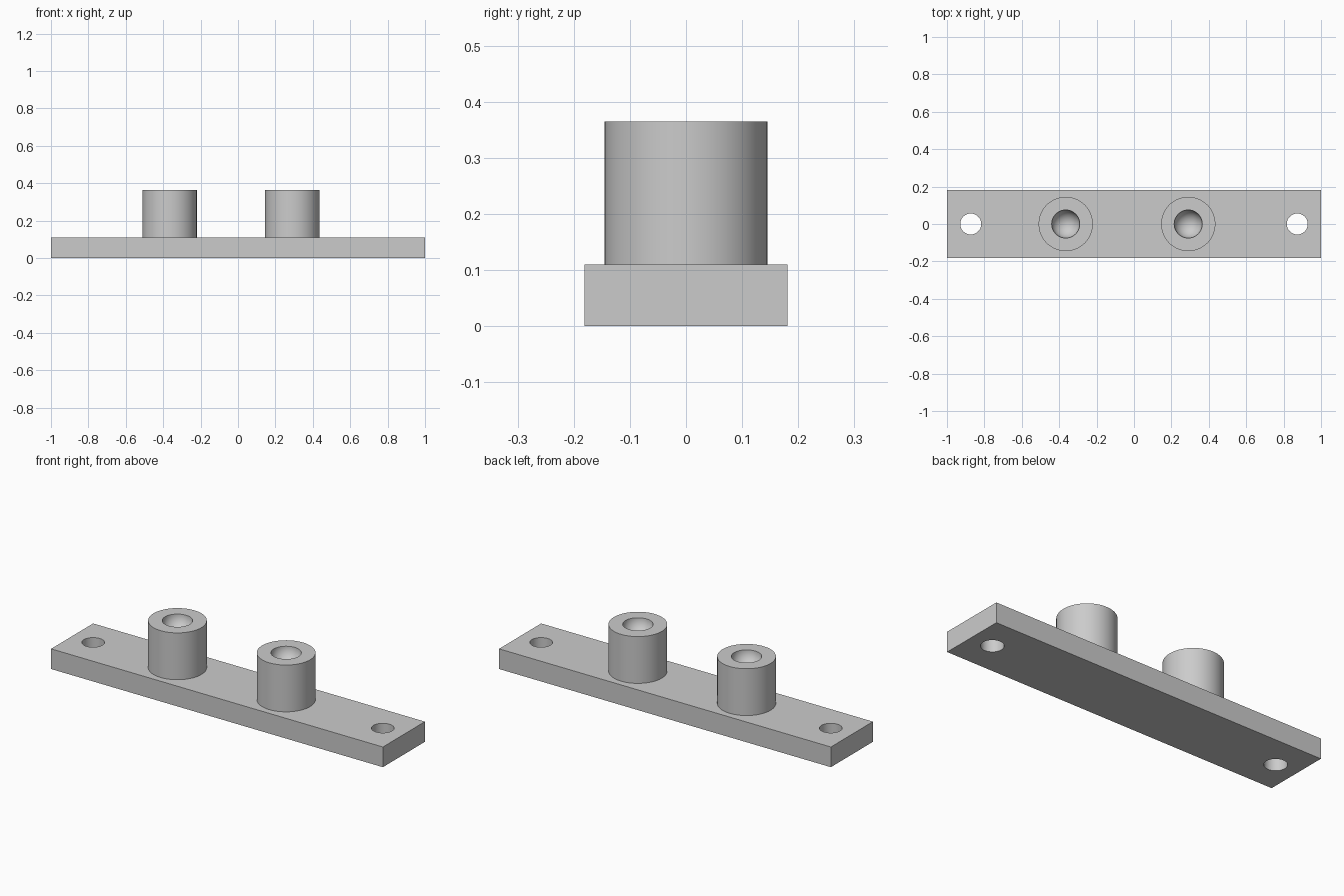
import bpy
import bmesh
import math

cube = bpy.data.objects.get("Cube")
if cube:
    bpy.data.objects.remove(cube, do_unlink=True)

LENGTH, DEPTH, THICK = 2.0, 0.362, 0.11
POST_R, POST_TOP, SOCKET_R = 0.145, 0.365, 0.075
HOLE_X, HOLE_R = 0.873, 0.056
SEGMENTS = 64

grey = bpy.data.materials.new("plain grey")
grey.use_nodes = True
colour = (0.6, 0.6, 0.6, 1)
grey.diffuse_color = colour
grey.node_tree.nodes["Principled BSDF"].inputs["Base Color"].default_value = colour


def smooth(obj):
    bpy.ops.object.select_all(action="DESELECT")
    obj.select_set(True)
    bpy.context.view_layer.objects.active = obj
    bpy.ops.object.shade_smooth_by_angle(angle=math.radians(30))


def lathe(name, profile, x):
    """Revolve (radius, height) points about a vertical axis at x."""
    bm = bmesh.new()
    verts = [bm.verts.new((r, 0, z)) for r, z in profile]
    edges = [bm.edges.new(pair) for pair in zip(verts, verts[1:])]
    bmesh.ops.spin(bm, geom=verts + edges, cent=(0, 0, 0), axis=(0, 0, 1),
                   angle=math.tau, steps=SEGMENTS)
    bmesh.ops.remove_doubles(bm, verts=bm.verts, dist=0.0001)
    bmesh.ops.recalc_face_normals(bm, faces=bm.faces)
    mesh = bpy.data.meshes.new(name)
    bm.to_mesh(mesh)
    bm.free()
    mesh.materials.append(grey)
    obj = bpy.data.objects.new(name, mesh)
    obj.location.x = x
    bpy.context.collection.objects.link(obj)
    smooth(obj)
    return obj


# Base plate
bpy.ops.mesh.primitive_cube_add(size=1, location=(0, 0, THICK / 2))
plate = bpy.context.object
plate.name = "base_plate"
plate.scale = (LENGTH, DEPTH, THICK)
bpy.ops.object.transform_apply(location=True, scale=True)
plate.data.materials.append(grey)

# Through holes for screws near both ends
for side, x in (("right", -HOLE_X), ("left", HOLE_X)):
    bpy.ops.mesh.primitive_cylinder_add(vertices=SEGMENTS, radius=HOLE_R,
                                        depth=THICK * 3, location=(x, 0, THICK / 2))
    cutter = bpy.context.object
    cutter.name = side + "_hole_cutter"
    cutter.data.materials.append(grey)
    cut = plate.modifiers.new(side + "_hole", "BOOLEAN")
    cut.operation = "DIFFERENCE"
    cut.solver = "EXACT"
    cut.object = cutter
    bpy.context.view_layer.objects.active = plate
    bpy.ops.object.modifier_apply(modifier=cut.name)
    bpy.data.objects.remove(cutter, do_unlink=True)
smooth(plate)

# Round posts, each with a hemispherical socket in its top
steps = 14
bowl = [(SOCKET_R * math.cos(a), POST_TOP - SOCKET_R * math.sin(a))
        for a in (math.pi / 2 * i / steps for i in range(steps + 1))]
post_profile = [(0, THICK - 0.01), (POST_R, THICK - 0.01), (POST_R, POST_TOP)] + bowl
for side, x in (("right", -0.365), ("left", 0.29)):
    lathe(side + "_post", post_profile, x)
